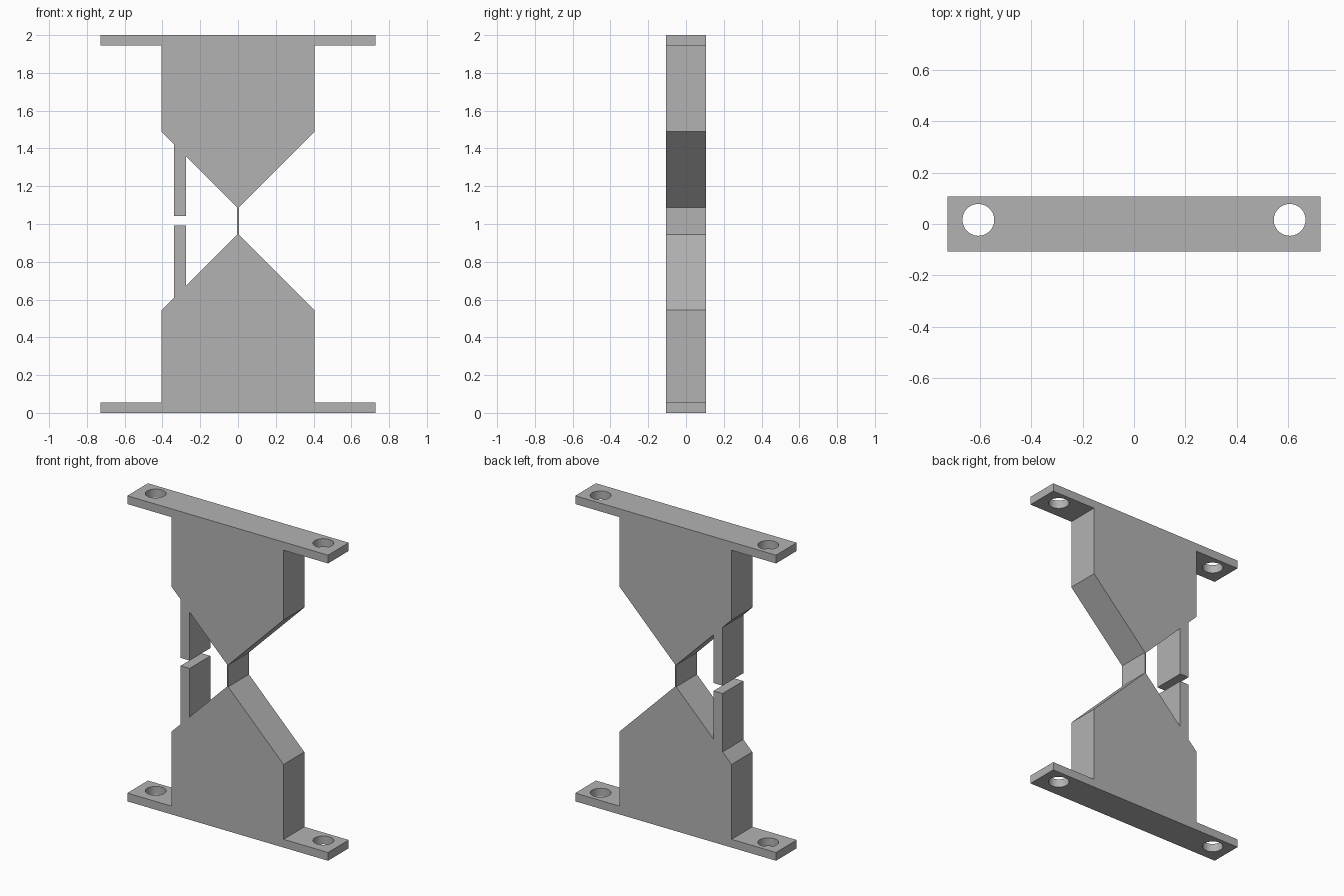
import bpy
import bmesh

cube = bpy.data.objects.get("Cube")
if cube:
    bpy.data.objects.remove(cube)

DEPTH = 0.107
PLATE_X, PLATE_H = 0.727, 0.054
BODY_X = 0.405
HINGE_X = 0.004
STOP_OUT, STOP_IN = 0.34, 0.275
HOLE_X, HOLE_Y, HOLE_R = 0.607, 0.016, 0.062

grey = bpy.data.materials.new("plain_grey")
grey.use_nodes = True
colour = (0.45, 0.45, 0.45, 1)
grey.diffuse_color = colour
grey.node_tree.nodes["Principled BSDF"].inputs["Base Color"].default_value = colour


def add_object(name, bm):
    bmesh.ops.recalc_face_normals(bm, faces=bm.faces)
    mesh = bpy.data.meshes.new(name)
    bm.to_mesh(mesh)
    bm.free()
    mesh.materials.append(grey)
    obj = bpy.data.objects.new(name, mesh)
    bpy.context.collection.objects.link(obj)
    return obj


def edge_outline(shoulder, with_stop):
    """One side of a half, from the plate end to the hinge."""
    slope = lambda x: shoulder + BODY_X - x
    pts = [(PLATE_X, 0), (PLATE_X, PLATE_H), (BODY_X, PLATE_H), (BODY_X, shoulder)]
    if with_stop:
        tip = slope(0) + 0.042
        pts += [(STOP_OUT, slope(STOP_OUT)), (STOP_OUT, tip),
                (STOP_IN, tip), (STOP_IN, slope(STOP_IN))]
    return pts + [(HINGE_X, slope(HINGE_X))]


def place(pts, side, upper):
    return [(side * x, 2 - z if upper else z) for x, z in pts]


# Whole outline: tapered halves joined by a thin hinge, stop fingers on the right
LOW, HIGH = 0.544, 0.511
outline = place(edge_outline(LOW, True), -1, False)
outline += place(edge_outline(HIGH, True), -1, True)[::-1]
outline += place(edge_outline(HIGH, False), 1, True)
outline += place(edge_outline(LOW, False), 1, False)[::-1]

bm = bmesh.new()
face = bm.faces.new([bm.verts.new((x, -DEPTH, z)) for x, z in outline])
swept = bmesh.ops.extrude_face_region(bm, geom=[face], use_keep_orig=True)
bmesh.ops.translate(bm, vec=(0, 2 * DEPTH, 0),
                    verts=[v for v in swept["geom"] if isinstance(v, bmesh.types.BMVert)])
flexure = add_object("flexure_hinge", bm)

# Screw holes through the ends of both plates
for side, label in ((-1, "right"), (1, "left")):
    bm = bmesh.new()
    bmesh.ops.create_cone(bm, cap_ends=True, segments=48, radius1=HOLE_R,
                          radius2=HOLE_R, depth=2.4)
    cutter = add_object(label + "_hole_cutter", bm)
    cutter.location = (side * HOLE_X, HOLE_Y, 1)
    cutter.hide_render = True
    cutter.hide_viewport = True
    cut = flexure.modifiers.new(label + "_holes", "BOOLEAN")
    cut.operation = "DIFFERENCE"
    cut.solver = "EXACT"
    cut.object = cutter

# Smooth hole walls, sharp edges elsewhere
bpy.context.view_layer.update()
evaluated = flexure.evaluated_get(bpy.context.evaluated_depsgraph_get())
finished = bpy.data.meshes.new_from_object(evaluated)
flexure.modifiers.clear()
flexure.data = finished
for label in ("right", "left"):
    bpy.data.objects.remove(bpy.data.objects[label + "_hole_cutter"])
bpy.ops.object.select_all(action="DESELECT")
flexure.select_set(True)
bpy.context.view_layer.objects.active = flexure
bpy.ops.object.shade_smooth_by_angle()
